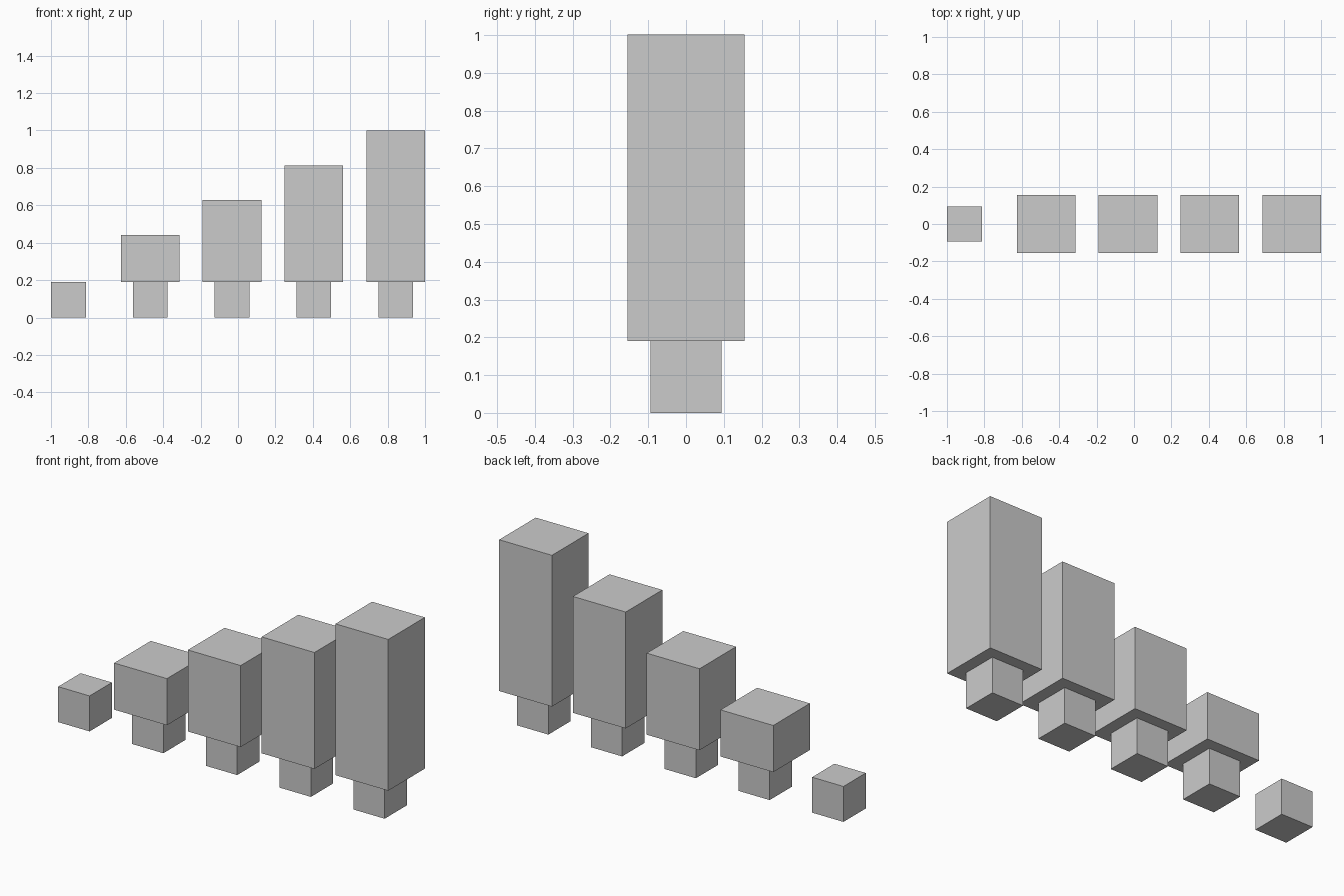
import bpy

if "Cube" in bpy.data.objects:
    bpy.data.objects.remove(bpy.data.objects["Cube"])

BASE_W, BASE_D, BASE_H = 0.186, 0.189, 0.19
COL_W, COL_D = 0.313, 0.31


def box(name, x, w, d, z0, z1):
    bpy.ops.mesh.primitive_cube_add(size=1, location=(x, 0, (z0 + z1) / 2))
    ob = bpy.context.object
    ob.name = name
    ob.scale = (w, d, z1 - z0)
    bpy.ops.object.transform_apply(location=False, rotation=False, scale=True)
    return ob


# Row of five evenly spaced base blocks; all but the first carry a column
for i in range(5):
    x = -0.907 + 0.4375 * i
    box(f"base_block_{i}", x, BASE_W, BASE_D, 0, BASE_H)
    if i:
        # Columns rise in equal steps
        box(f"column_{i}", x, COL_W, COL_D, BASE_H, 0.253 + 0.187 * i)
